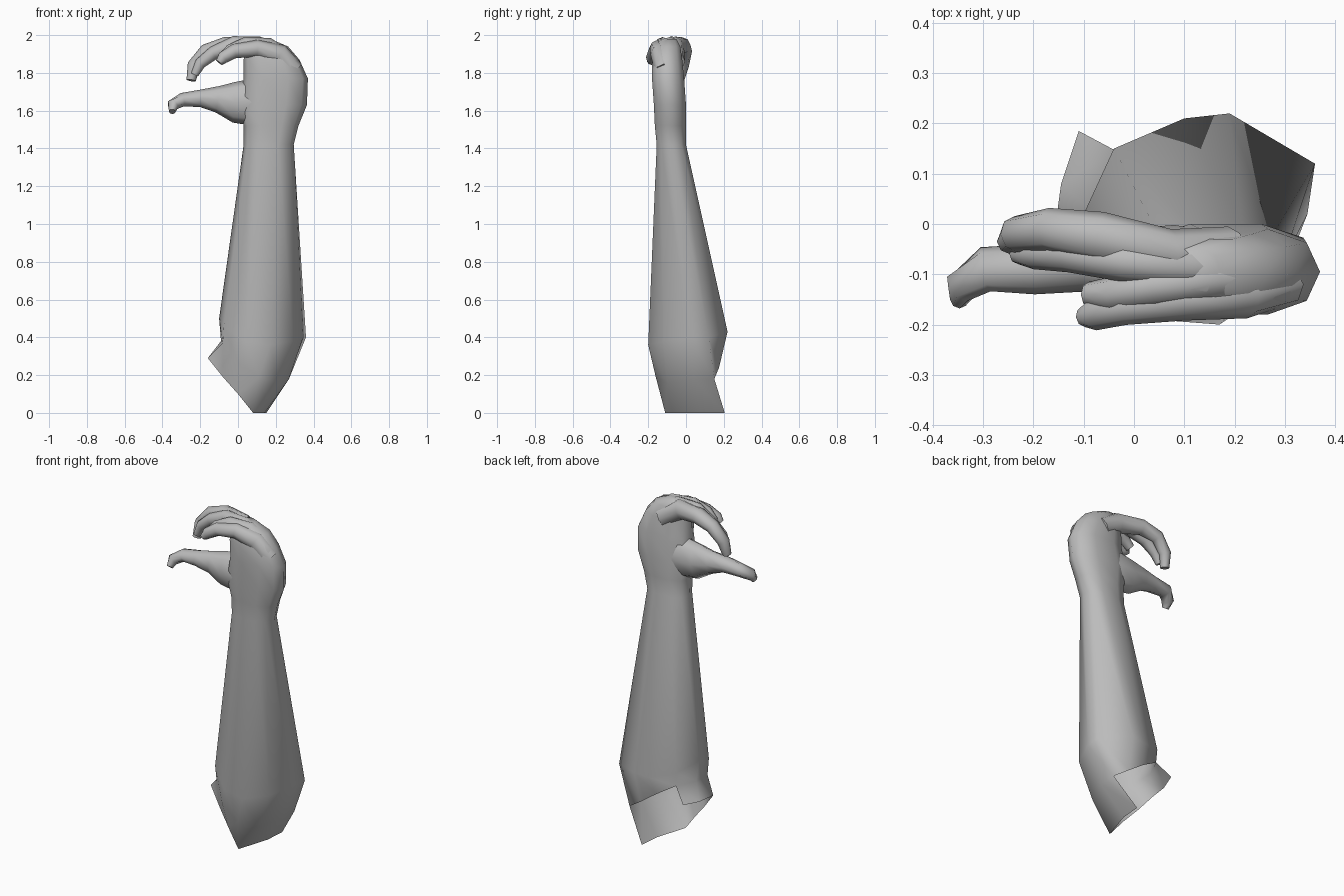
import bpy, bmesh, math
from mathutils import Vector

if "Cube" in bpy.data.objects:
    bpy.data.objects.remove(bpy.data.objects["Cube"])

skin = bpy.data.materials.new("grey_skin")
skin.diffuse_color = (0.5, 0.5, 0.5, 1)
skin.use_nodes = True
skin.node_tree.nodes["Principled BSDF"].inputs["Base Color"].default_value = skin.diffuse_color


def loft(name, rings, cap_start=False, cap_end=False, sharp=60, skip=()):
    """Skin equal-length point rings into one smooth object; skip holds (ring, side) gaps."""
    bm = bmesh.new()
    vs = [[bm.verts.new(p) for p in r] for r in rings]
    n = len(vs[0])
    for k, (a, b) in enumerate(zip(vs, vs[1:])):
        for i in range(n):
            j = (i + 1) % n
            if (k, i) not in skip:
                bm.faces.new((a[i], a[j], b[j], b[i]))
    if cap_start:
        bm.faces.new(vs[0][::-1])
    if cap_end:
        bm.faces.new(vs[-1])
    bmesh.ops.delete(bm, geom=[v for v in bm.verts if not v.link_faces], context='VERTS')
    bmesh.ops.recalc_face_normals(bm, faces=bm.faces)
    me = bpy.data.meshes.new(name)
    bm.to_mesh(me)
    bm.free()
    me.materials.append(skin)
    ob = bpy.data.objects.new(name, me)
    bpy.context.collection.objects.link(ob)
    bpy.context.view_layer.objects.active = ob
    ob.select_set(True)
    bpy.ops.object.shade_smooth_by_angle(angle=math.radians(sharp))
    ob.select_set(False)
    return ob


def box_ring(x0, x1, y0, y1, z, n=10):
    """Rounded horizontal section filling the given extents."""
    pts = []
    for i in range(n):
        t = 2 * math.pi * i / n
        c, s = math.cos(t), math.sin(t) / math.sin(math.radians(72))
        f = lambda v: math.copysign(abs(v) ** 0.8, v)
        pts.append(((x0 + x1) / 2 + f(c) * (x1 - x0) / 2,
                    (y0 + y1) / 2 + f(s) * (y1 - y0) / 2, z))
    return pts


def digit(name, path, n=8):
    """Tapered tube; each path point is x, y, z, radius in y, radius in the bend plane."""
    rings = []
    pts = [Vector(p[:3]) for p in path]
    for k, p in enumerate(path):
        d = (pts[min(k + 1, len(pts) - 1)] - pts[max(k - 1, 0)]).normalized()
        side = Vector((0, 1, 0))
        side = (side - d * side.dot(d)).normalized()
        up = d.cross(side)
        rings.append([pts[k] + side * p[3] * math.cos(2 * math.pi * i / n)
                      + up * p[4] * math.sin(2 * math.pi * i / n) for i in range(n)])
    loft(name, rings, True, True, 70)


# Forearm sections near the elbow, down to a slanted open end notched at the back
elbow = [(.345, .02, .40), (.36, .12, .40), (.19, .22, .43), (.10, .21, .42), (-.04, .15, .46),
         (-.10, .02, .50), (-.075, -.11, .46), (.04, -.19, .38), (.17, -.20, .36), (.29, -.12, .38)]
lower = [(.27, .04, .18), (.27, .15, .18), (.18, .175, .24), (.08, .17, .31), (-.035, .145, .38),
         (-.09, .03, .38), (-.08, -.09, .37), (0, -.15, .27), (.11, -.16, .19), (.21, -.10, .16)]
end = [(.14, .08, 0), (.15, .205, 0), (.1, .2, .1), (0, .2, .2), (-.11, .185, .30),
       (-.145, .08, .29), (-.16, -.03, .29), (-.08, -.06, .19), (0, -.09, .1), (.08, -.11, 0)]

# Palm sections, from the knuckles down to the wrist
palm = [box_ring(*r) for r in (
    (.06, .17, -.13, -.05, 1.98), (.04, .265, -.165, -.03, 1.94),
    (.03, .325, -.18, -.02, 1.87), (.03, .37, -.18, -.01, 1.77),
    (.0, .365, -.17, 0, 1.63), (.03, .32, -.165, 0, 1.52),
    (.03, .295, -.155, 0, 1.42))]
loft("forearm_and_palm", palm + [elbow, lower, end], cap_start=True, sharp=85,
     skip={(8, 1), (8, 2), (8, 3)})

# Thumb, flaring into the palm
digit("thumb", [(.20, -.08, 1.64, .06, .13), (.08, -.08, 1.645, .078, .125),
                (-.02, -.08, 1.645, .07, .108),
                (-.11, -.08, 1.66, .055, .07), (-.20, -.09, 1.665, .05, .046),
                (-.295, -.09, 1.658, .045, .036), (-.345, -.125, 1.63, .035, .032),
                (-.348, -.15, 1.595, .022, .018)])

# Four curled fingers
digit("index_finger", [(.19, -.05, 1.86, .045, .06), (.07, -.06, 1.935, .05, .06),
                       (-.07, -.025, 1.945, .05, .045), (-.17, -.01, 1.915, .042, .038),
                       (-.235, -.02, 1.84, .036, .034), (-.248, -.035, 1.76, .025, .025)])
digit("middle_finger", [(.22, -.08, 1.86, .045, .06), (.10, -.085, 1.94, .045, .055),
                        (-.02, -.075, 1.95, .04, .045), (-.13, -.06, 1.905, .036, .036),
                        (-.20, -.06, 1.85, .03, .03), (-.23, -.06, 1.79, .02, .02)])
digit("ring_finger", [(.26, -.10, 1.84, .045, .07), (.15, -.11, 1.935, .045, .055),
                      (.04, -.125, 1.945, .04, .045), (-.04, -.14, 1.915, .036, .036),
                      (-.09, -.14, 1.875, .025, .025)])
digit("little_finger", [(.29, -.12, 1.81, .045, .06), (.22, -.14, 1.90, .048, .055),
                        (.10, -.15, 1.93, .042, .045), (-.02, -.165, 1.915, .036, .038),
                        (-.08, -.18, 1.88, .032, .032), (-.10, -.185, 1.855, .02, .02)])
